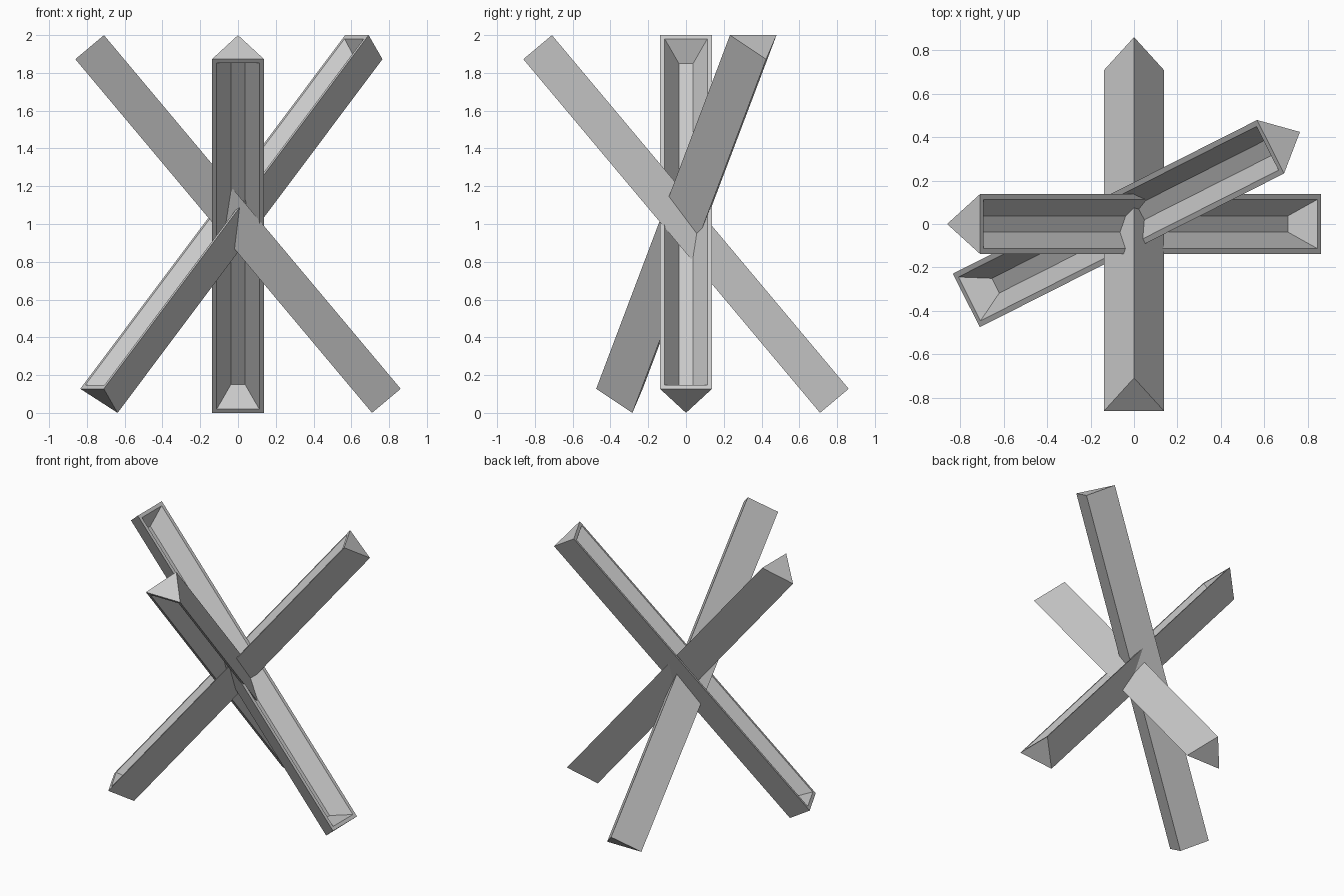
import bpy, bmesh
from math import radians
from mathutils import Matrix

if "Cube" in bpy.data.objects:
    bpy.data.objects.remove(bpy.data.objects["Cube"])

LENGTH, HALF_W, DEPTH = 2.444, 0.138, 0.198
TILT = radians(50)


def beam(name, heading, roll=0.0, offset=(0, 0)):
    """Triangular steel beam with a sloped trough sunk into its open face."""
    bm = bmesh.new()
    profile = [(-HALF_W, DEPTH / 2), (HALF_W, DEPTH / 2), (0, -DEPTH / 2)]
    end = bm.faces.new([bm.verts.new((-LENGTH / 2, y, z)) for y, z in profile])
    ext = bmesh.ops.extrude_face_region(bm, geom=[end], use_keep_orig=True)
    verts = [v for v in ext["geom"] if isinstance(v, bmesh.types.BMVert)]
    bmesh.ops.translate(bm, verts=verts, vec=(LENGTH, 0, 0))
    bmesh.ops.recalc_face_normals(bm, faces=bm.faces)

    # rim, then tapered trough
    top = max(bm.faces, key=lambda f: f.calc_center_median().z)
    for thickness, sink in ((0.025, 0), (0.075, -0.113)):
        bmesh.ops.inset_region(bm, faces=[top], thickness=thickness,
                               depth=0, use_even_offset=True)
        bmesh.ops.translate(bm, verts=top.verts, vec=(0, 0, sink))

    mesh = bpy.data.meshes.new(name)
    bm.to_mesh(mesh)
    bm.free()
    obj = bpy.data.objects.new(name, mesh)
    bpy.context.collection.objects.link(obj)
    obj.matrix_world = (Matrix.Translation((*offset, 1.0))
                        @ Matrix.Rotation(radians(heading), 4, 'Z')
                        @ Matrix.Rotation(TILT, 4, 'Y')
                        @ Matrix.Rotation(radians(roll), 4, 'X'))
    return obj


# three crossed beams of the obstacle
beam("side_beam", 0)
beam("front_back_beam", 90, roll=180)
beam("diagonal_beam", 206.8, offset=(-0.004, 0.036))
